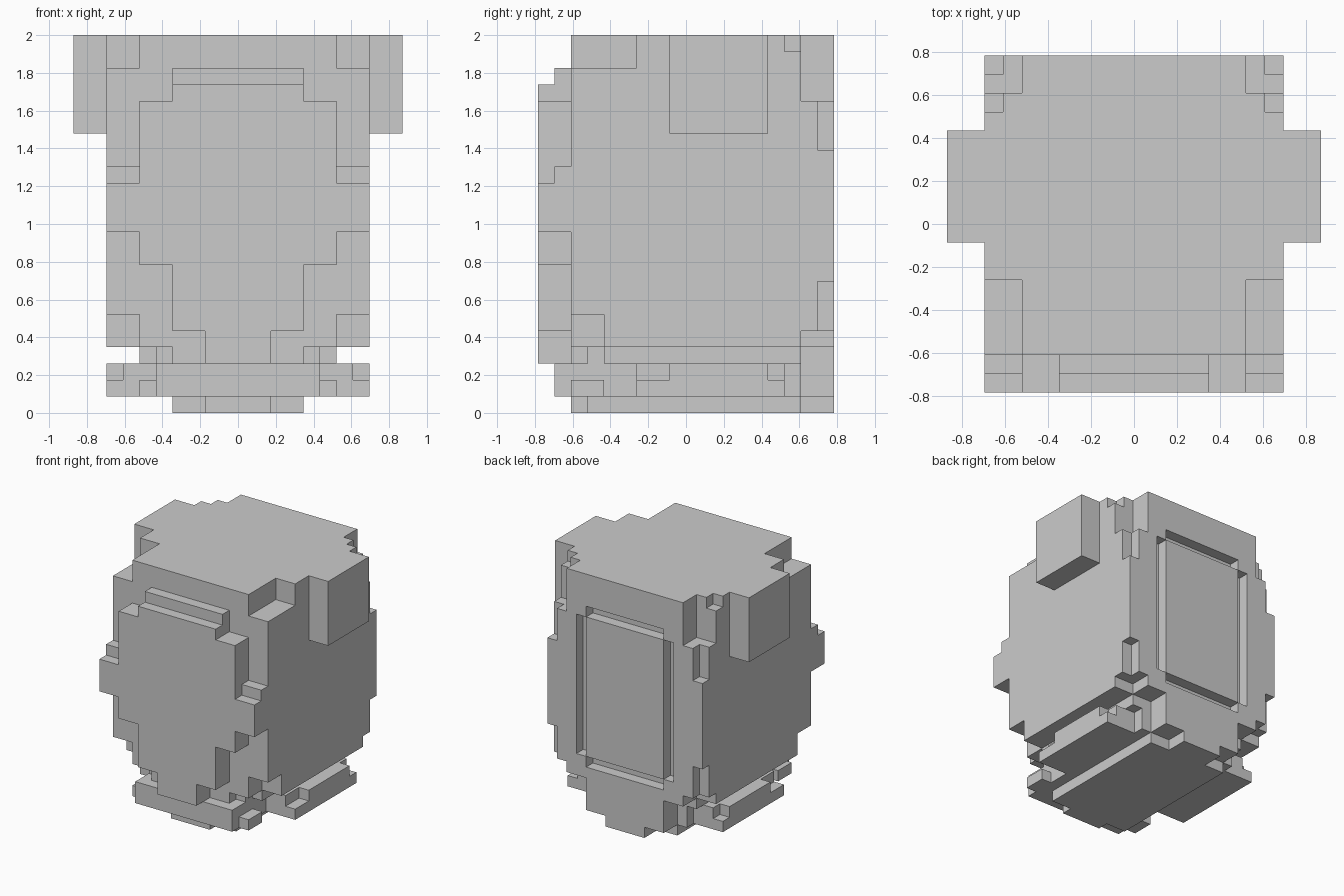
import bpy, bmesh
from itertools import product

if "Cube" in bpy.data.objects:
    bpy.data.objects.remove(bpy.data.objects["Cube"], do_unlink=True)

U = 2 / 23  # edge of one block

grey = bpy.data.materials.new("light_grey")
grey.use_nodes = True
grey.diffuse_color = (0.6, 0.6, 0.6, 1)
grey.node_tree.nodes["Principled BSDF"].inputs["Base Color"].default_value = grey.diffuse_color


def box(x, y, z):
    """Blocks in the given ranges, mirrored across the middle."""
    half = set(product(range(*x), range(*y), range(*z)))
    return half | {(-i - 1, j, k) for i, j, k in half}


def make_part(name, blocks):
    """Turn a set of blocks into a closed shell with clean flat faces."""
    bm = bmesh.new()
    verts = {}

    def corner(p):
        if p not in verts:
            verts[p] = bm.verts.new([c * U for c in p])
        return verts[p]

    for block in blocks:
        for axis, side in product(range(3), (0, 1)):
            near = list(block)
            near[axis] += 2 * side - 1
            if tuple(near) in blocks:
                continue
            loop = []
            for a, b in ((0, 0), (1, 0), (1, 1), (0, 1)):
                p = list(block)
                p[axis] += side
                p[(axis + 1) % 3] += a
                p[(axis + 2) % 3] += b
                loop.append(corner(tuple(p)))
            bm.faces.new(loop if side else loop[::-1])
    bmesh.ops.dissolve_limit(bm, angle_limit=0.01, verts=bm.verts[:], edges=bm.edges[:])
    mesh = bpy.data.meshes.new(name)
    bm.to_mesh(mesh)
    bm.free()
    mesh.materials.append(grey)
    obj = bpy.data.objects.new(name, mesh)
    bpy.context.collection.objects.link(obj)
    return obj


# Main body with stepped corners
body = box((0, 8), (-7, 9), (4, 23))
body -= box((6, 8), (-7, -3), (21, 23))   # upper front notch
body -= box((6, 8), (-7, -5), (4, 6))     # lower front notch
body -= box((6, 8), (7, 9), (19, 23))     # upper back notch
body -= box((7, 8), (6, 7), (22, 23))
body -= box((7, 8), (8, 9), (16, 19))
body -= box((7, 8), (8, 9), (5, 8))       # lower back notch
body -= box((6, 8), (7, 9), (4, 5))

# Groove framing the flush back panel
groove = box((0, 5), (8, 9), (6, 19)) | box((0, 4), (8, 9), (5, 20))
body -= groove - box((0, 4), (8, 9), (6, 19))
make_part("body", body)

# Front plate, stepped outline with a thin lower layer behind it
plate = box((0, 8), (-9, -7), (11, 14))
plate |= box((0, 6), (-9, -7), (9, 19))
plate |= box((0, 4), (-9, -7), (5, 20))
plate |= box((0, 2), (-9, -7), (3, 6))
plate |= box((0, 4), (-8, -7), (20, 21))
plate |= box((6, 8), (-8, -7), (14, 15))
make_part("front_plate", plate)

# Side blocks near the top
arm = set(product(range(8, 10), range(-1, 5), range(17, 23)))
make_part("left_side_block", arm)
make_part("right_side_block", {(-i - 1, j, k) for i, j, k in arm})

# Neck between body and base, with stepped front corners
neck = box((0, 4), (-7, 7), (3, 4))
neck |= box((4, 5), (-6, 7), (3, 4))
neck |= box((5, 6), (-5, 7), (3, 4))
make_part("neck", neck)

# Base with front lip, back support and sole
base = box((0, 5), (-8, 7), (1, 3))
base |= box((5, 6), (-7, -5), (1, 2))
base |= box((0, 4), (7, 9), (1, 4))
base |= box((0, 4), (-6, 7), (0, 1))
base |= box((0, 2), (-7, 9), (0, 1))
make_part("base", base)

# Side rails with lowered outer ends
rails = box((5, 8), (-3, 6), (1, 3))
rails -= box((7, 8), (-3, -1), (2, 3)) | box((7, 8), (5, 6), (2, 3))
make_part("side_rails", rails)
